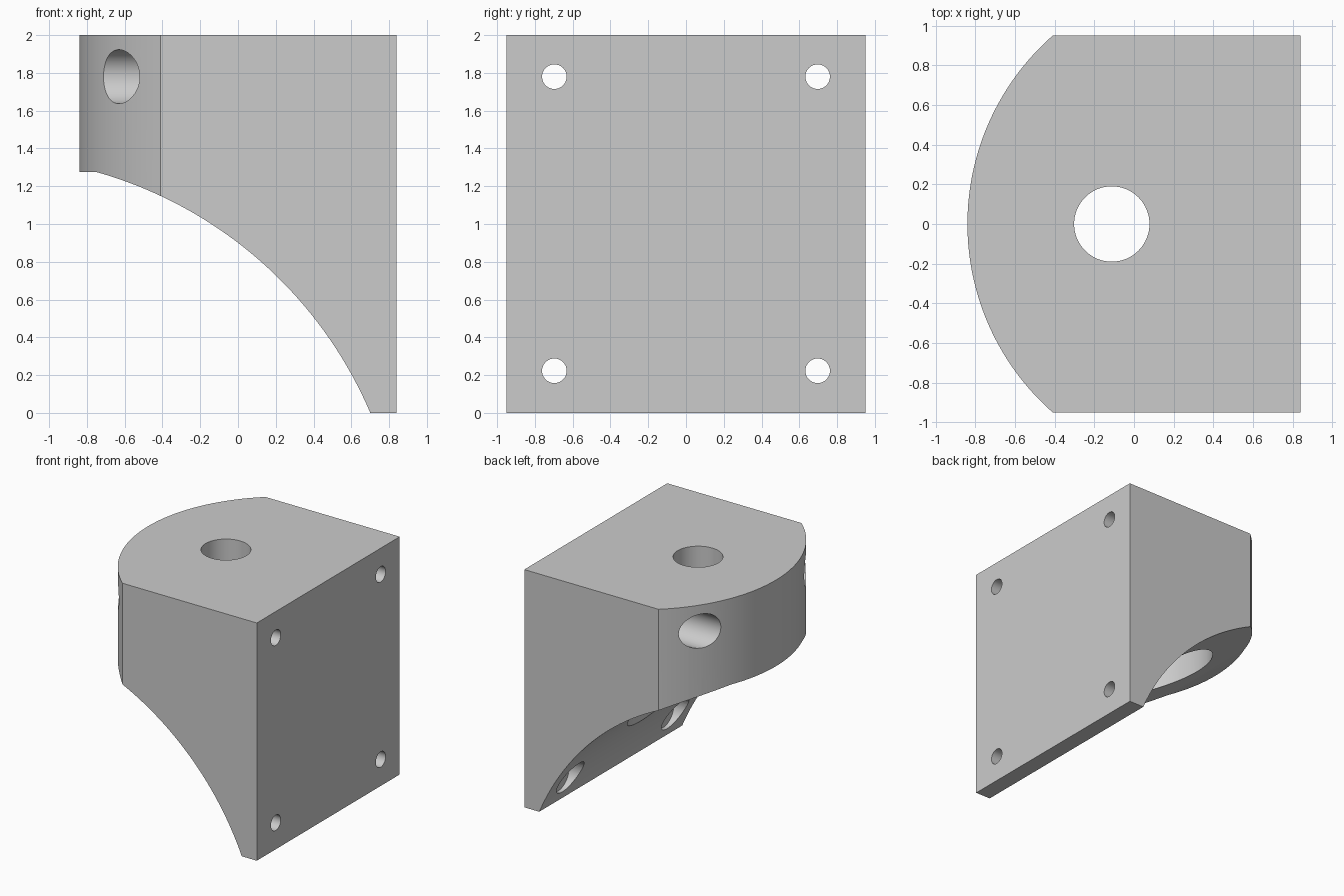
import bpy, bmesh, math
from mathutils import Matrix, Vector

if "Cube" in bpy.data.objects:
    bpy.data.objects.remove(bpy.data.objects["Cube"])


def arc(cx, cy, r, a0, a1, n=64):
    return [(cx + r * math.cos(a0 + (a1 - a0) * i / n),
             cy + r * math.sin(a0 + (a1 - a0) * i / n)) for i in range(n + 1)]


def prism(name, pts, offset):
    """Extrude a closed loop of 3D points by an offset."""
    bm = bmesh.new()
    face = bm.faces.new([bm.verts.new(p) for p in pts])
    ext = bmesh.ops.extrude_face_region(bm, geom=[face])
    bmesh.ops.translate(bm, vec=Vector(offset),
                        verts=[g for g in ext["geom"] if isinstance(g, bmesh.types.BMVert)])
    bmesh.ops.recalc_face_normals(bm, faces=bm.faces[:])
    return finish(name, bm)


def rod(name, axis, r, a, b, u, v):
    """Cylinder along x or z from a to b; u, v are the other two coordinates."""
    bm = bmesh.new()
    bmesh.ops.create_cone(bm, cap_ends=True, segments=64, radius1=r, radius2=r, depth=b - a)
    mid = (a + b) / 2
    if axis == "x":
        m = Matrix.Translation((mid, u, v)) @ Matrix.Rotation(math.pi / 2, 4, "Y")
    else:
        m = Matrix.Translation((u, v, mid))
    bmesh.ops.transform(bm, matrix=m, verts=bm.verts[:])
    return finish(name, bm)


def finish(name, bm):
    me = bpy.data.meshes.new(name)
    bm.to_mesh(me)
    bm.free()
    ob = bpy.data.objects.new(name, me)
    bpy.context.collection.objects.link(ob)
    return ob


def boolean(target, tool, op):
    mod = target.modifiers.new("bool", "BOOLEAN")
    mod.operation, mod.object, mod.solver = op, tool, "EXACT"
    bpy.context.view_layer.objects.active = target
    bpy.ops.object.modifier_apply(modifier=mod.name)
    bpy.data.objects.remove(tool)


# Side profile with the concave underside arc
cx, cz, r = -1.358, -0.8785, 2.238
a0 = math.atan2(1.275 - cz, -0.75 - cx)
a1 = math.atan2(0 - cz, 0.70 - cx)
side = [(-0.9, 2), (-0.9, 1.275)] + arc(cx, cz, r, a0, a1) + [(0.84, 0), (0.84, 2)]
bracket = prism("bracket", [(x, -0.95, z) for x, z in side], (0, 1.9, 0))

# Rounded nose seen from above
px, pr = 0.424, 1.264
half = math.asin(0.95 / pr)
plan = arc(px, 0, pr, math.pi - half, math.pi + half) + [(1.2, -0.95), (1.2, 0.95)]
plan = [(x, y * 1.0001) for x, y in plan]
boolean(bracket, prism("nose_cutter", [(x, y, -0.5) for x, y in plan], (0, 0, 3)), "INTERSECT")

# Vertical hole and wide recess from below
boolean(bracket, rod("post_hole", "z", 0.19, -0.5, 2.5, -0.112, 0), "DIFFERENCE")
boolean(bracket, rod("post_recess", "z", 0.54, -0.5, 1.6, -0.112, 0), "DIFFERENCE")

# Four screw holes with wide access bores
for y in (-0.697, 0.697):
    for z in (0.223, 1.78):
        boolean(bracket, rod("access_bore", "x", 0.143, -1.5, 0.70, y, z), "DIFFERENCE")
        boolean(bracket, rod("screw_hole", "x", 0.065, 0.4, 1.2, y, z), "DIFFERENCE")

# Material and shading
mat = bpy.data.materials.new("light grey")
mat.diffuse_color = (0.6, 0.6, 0.6, 1)
mat.use_nodes = True
mat.node_tree.nodes["Principled BSDF"].inputs["Base Color"].default_value = mat.diffuse_color
bracket.data.materials.clear()
bracket.data.materials.append(mat)
bpy.ops.object.select_all(action="DESELECT")
bracket.select_set(True)
bpy.context.view_layer.objects.active = bracket
bpy.ops.object.shade_smooth_by_angle(angle=math.radians(25))
